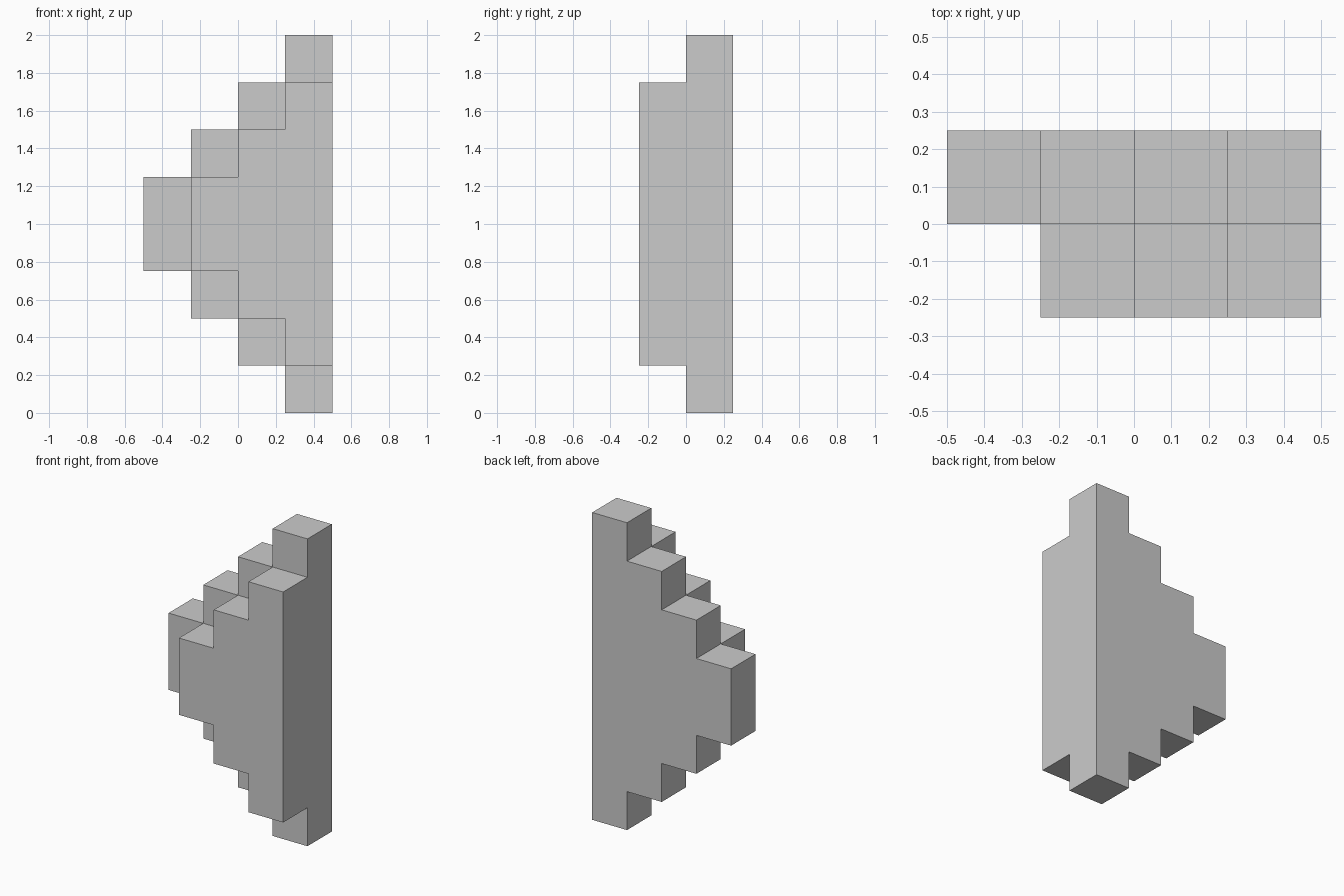
import bpy, bmesh
from mathutils import Vector

if "Cube" in bpy.data.objects:
    bpy.data.objects.remove(bpy.data.objects["Cube"])

U = 0.25                     # size of one step
ORIGIN = Vector((-0.5, -0.25, 0))

# Filled grid cells: each column is centred on z = 1, growing one step per side
cells = set()
for layer in (0, 1):         # 0 = front layer, 1 = back layer
    for col in range(4):
        half = col + layer   # half height in steps
        for k in range(4 - half, 4 + half):
            cells.add((col, layer, k))

# Skin only the exposed cell sides, so the two layers form one closed solid
bm = bmesh.new()
for cell in cells:
    for axis in range(3):
        for sign in (-1, 1):
            neighbour = list(cell)
            neighbour[axis] += sign
            if tuple(neighbour) in cells:
                continue
            n, a, b = Vector(), Vector(), Vector()
            n[axis] = sign * 0.5
            a[(axis + 1) % 3] = 0.5
            b[(axis + 2) % 3] = 0.5 * sign
            mid = Vector(cell) + Vector((0.5, 0.5, 0.5)) + n
            ring = (mid - a - b, mid + a - b, mid + a + b, mid - a + b)
            bm.faces.new([bm.verts.new(ORIGIN + p * U) for p in ring])

# Merge into clean flat faces
bmesh.ops.remove_doubles(bm, verts=bm.verts[:], dist=1e-4)
bmesh.ops.dissolve_limit(bm, angle_limit=0.01, verts=bm.verts[:], edges=bm.edges[:])

mesh = bpy.data.meshes.new("stepped_block")
bm.to_mesh(mesh)
bm.free()
bpy.context.collection.objects.link(bpy.data.objects.new("stepped_block", mesh))
